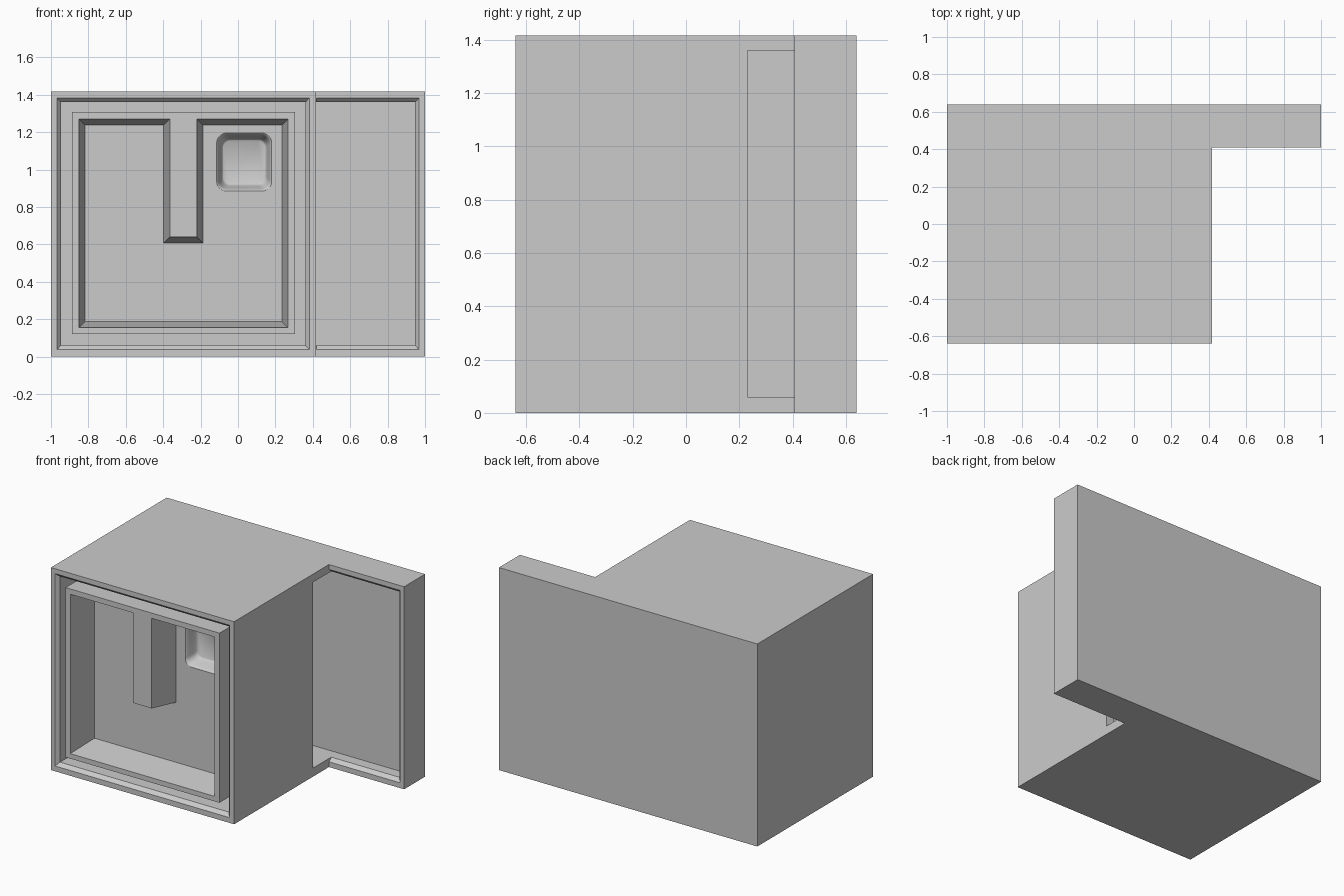
import bpy, bmesh, math

if "Cube" in bpy.data.objects:
    bpy.data.objects.remove(bpy.data.objects["Cube"])

Y0 = -0.64  # front plane


def loft(name, rings):
    """Closed solid through rings of (y, [(x, z), ...])."""
    bm = bmesh.new()
    loops = [[bm.verts.new((x, y, z)) for x, z in pts] for y, pts in rings]
    n = len(loops[0])
    for a, b in zip(loops, loops[1:]):
        for i in range(n):
            j = (i + 1) % n
            bm.faces.new((a[i], a[j], b[j], b[i]))
    bm.faces.new(loops[0])
    bm.faces.new(loops[-1])
    bmesh.ops.recalc_face_normals(bm, faces=bm.faces)
    me = bpy.data.meshes.new(name)
    bm.to_mesh(me)
    bm.free()
    ob = bpy.data.objects.new(name, me)
    bpy.context.collection.objects.link(ob)
    return ob


def rect(x0, x1, z0, z1):
    return [(x0, z0), (x1, z0), (x1, z1), (x0, z1)]


def round_rect(cx, cz, hx, hz, r, seg=8):
    pts = []
    for k, (sx, sz) in enumerate([(1, 1), (-1, 1), (-1, -1), (1, -1)]):
        for i in range(seg + 1):
            a = math.pi / 2 * (k + i / seg)
            pts.append((cx + sx * (hx - r) + r * math.cos(a),
                        cz + sz * (hz - r) + r * math.sin(a)))
    return pts


def cut(ob, cutters):
    bpy.context.view_layer.objects.active = ob
    for c in cutters:
        m = ob.modifiers.new("cut", 'BOOLEAN')
        m.operation, m.solver, m.object = 'DIFFERENCE', 'EXACT', c
        bpy.ops.object.modifier_apply(modifier=m.name)
        bpy.data.objects.remove(c, do_unlink=True)


# L-shaped housing: main box with a thin side wing
plan = [(-1, Y0), (0.418, Y0), (0.418, 0.408), (1, 0.408), (1, 0.64), (-1, 0.64)]
bm = bmesh.new()
f = bm.faces.new([bm.verts.new((x, y, 0)) for x, y in plan])
ext = bmesh.ops.extrude_face_region(bm, geom=[f])
bmesh.ops.translate(bm, vec=(0, 0, 1.417),
                    verts=[v for v in ext['geom'] if isinstance(v, bmesh.types.BMVert)])
bmesh.ops.recalc_face_normals(bm, faces=bm.faces)
me = bpy.data.meshes.new("housing")
bm.to_mesh(me)
bm.free()
housing = bpy.data.objects.new("housing", me)
bpy.context.collection.objects.link(housing)

# Hollow with bevelled rims, open between box and wing
BACK = 0.51
cut(housing, [
    loft("box_hollow", [(Y0 - 0.02, rect(-0.968, 0.382, 0.037, 1.383)),
                        (Y0, rect(-0.968, 0.382, 0.037, 1.383)),
                        (Y0 + 0.025, rect(-0.947, 0.36, 0.06, 1.36)),
                        (BACK, rect(-0.947, 0.36, 0.06, 1.36))]),
    loft("wing_hollow", [(0.23, rect(0.3, 0.947, 0.06, 1.36)),
                         (BACK, rect(0.3, 0.947, 0.06, 1.36))]),
    loft("wing_rim", [(0.388, rect(0.419, 0.968, 0.037, 1.383)),
                      (0.408, rect(0.419, 0.968, 0.037, 1.383)),
                      (0.433, rect(0.419, 0.947, 0.06, 1.36))]),
])

# Inner tray with a hanging tongue, flush with the front
tray = loft("inner_tray", [(Y0, rect(-0.887, 0.305, 0.12, 1.307)),
                           (-0.28, rect(-0.887, 0.305, 0.12, 1.307))])


def pocket(d):
    """Tray opening outline, shrunk by d; the tongue notch grows by d."""
    l, r, b, t = -0.85 + d, 0.267 - d, 0.155 + d, 1.27 - d
    tl, tr, tb = -0.364 - d, -0.22 + d, 0.64 - d
    return [(l, b), (r, b), (r, t), (tr, t), (tr, tb), (tl, tb), (tl, t), (l, t)]


FLOOR = -0.42
# Smooth rounded dent in the tray floor
dent = [(FLOOR - 0.03, round_rect(0.033, 1.04, 0.147, 0.155, 0.05))]
for i in range(9):
    t = i / 8
    s = 0.035 * (0.5 - 0.5 * math.cos(math.pi * t)) if i else 0
    depth = 0.09 * (0.5 + 4 * (t - 0.5) ** 3)
    # steep in the middle, eased at lip and bottom
    dent.append((FLOOR + 0.09 * (3 * t * t - 2 * t ** 3) + 0.0005,
                 round_rect(0.033, 1.04, 0.147 - 0.035 * t,
                            0.155 - 0.04 * t, 0.05 - 0.01 * t)))
cut(tray, [loft("tray_pocket", [(Y0 - 0.02, pocket(-0.003)), (FLOOR, pocket(0.033))]),
           loft("tray_dent", dent)])
bpy.ops.object.select_all(action='DESELECT')
tray.select_set(True)
bpy.context.view_layer.objects.active = tray
bpy.ops.object.shade_smooth_by_angle(angle=math.radians(40))
